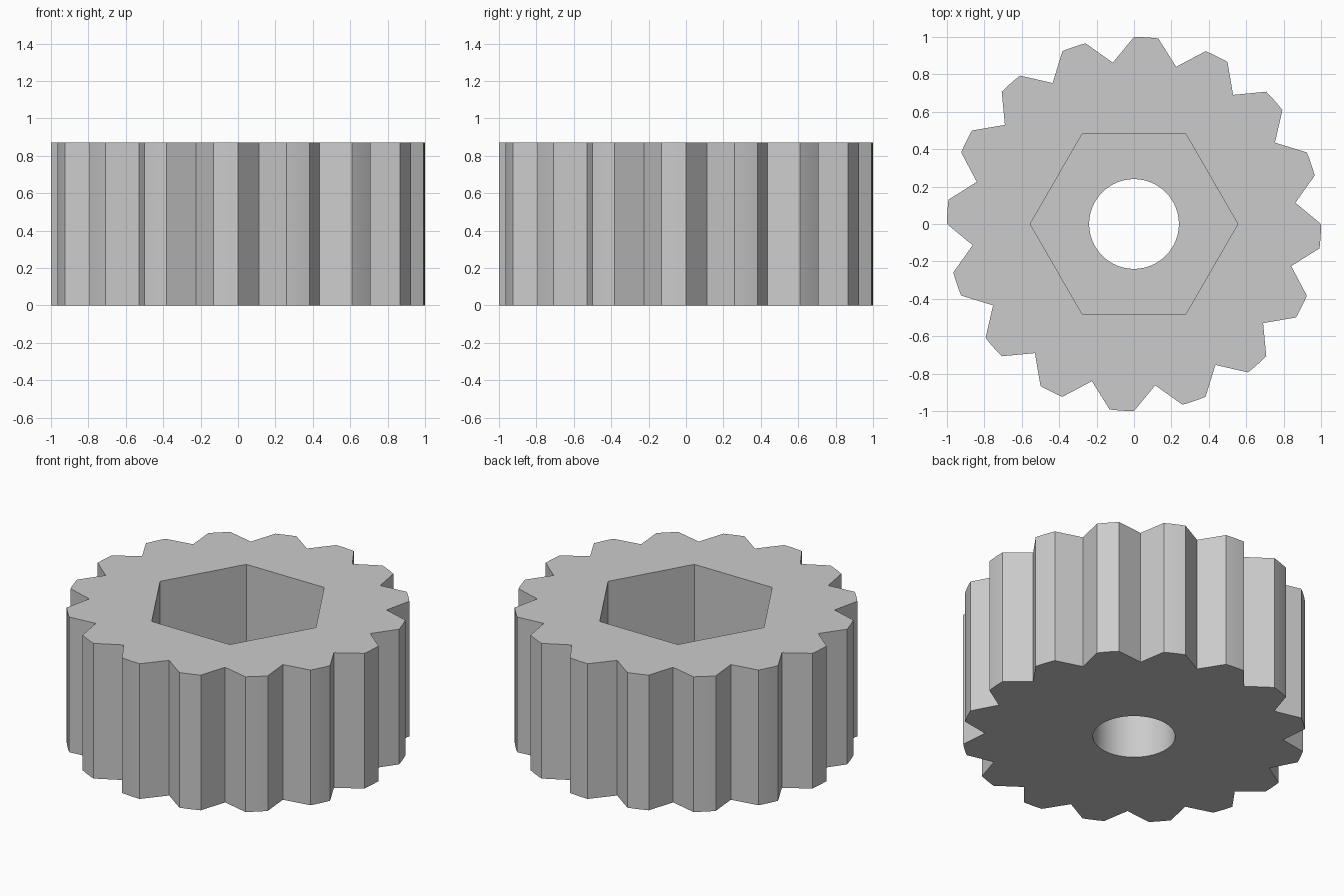
import bpy, bmesh, math

if "Cube" in bpy.data.objects:
    bpy.data.objects.remove(bpy.data.objects["Cube"], do_unlink=True)

HEIGHT = 0.87
FLOOR = 0.32          # floor of the hexagonal socket
TEETH = 16
TIP, ROOT = 1.0, 0.87
HEX_RADIUS, BORE_RADIUS = 0.555, 0.24
ARC_STEPS = 6


def polar(radius, angle):
    return (radius * math.cos(angle), radius * math.sin(angle))


def polygon(radius, sides):
    return [polar(radius, math.tau * i / sides) for i in range(sides)]


def gear_outline():
    """Each pitch: a curved tip over one third, then a pointed valley."""
    pitch = math.tau / TEETH
    points = []
    for t in range(TEETH):
        start = t * pitch - pitch / 3
        for s in range(ARC_STEPS + 1):
            points.append(polar(TIP, start + pitch / 3 * s / ARC_STEPS))
        points.append(polar(ROOT, start + pitch * 2 / 3))
    return points


def wall(bm, outline, low, high):
    """Vertical wall along an outline; returns its bottom and top edges."""
    rings = [[bm.verts.new((x, y, z)) for x, y in outline] for z in (low, high)]
    n = len(outline)
    for i in range(n):
        j = (i + 1) % n
        bm.faces.new((rings[0][i], rings[0][j], rings[1][j], rings[1][i]))
    return [[bm.edges.get((r[i], r[(i + 1) % n])) for i in range(n)] for r in rings]


def cap(bm, outer, inner, up):
    bmesh.ops.triangle_fill(bm, edges=outer + inner, use_beauty=True,
                            use_dissolve=False, normal=(0, 0, up))


bm = bmesh.new()
# toothed rim, hexagonal socket and round through hole
gear_low, gear_high = wall(bm, gear_outline(), 0, HEIGHT)
hex_low, hex_high = wall(bm, polygon(HEX_RADIUS, 6), FLOOR, HEIGHT)
bore_low, bore_high = wall(bm, polygon(BORE_RADIUS, 64), 0, FLOOR)
# top face, socket floor and underside
cap(bm, gear_high, hex_high, 1)
cap(bm, hex_low, bore_high, 1)
cap(bm, gear_low, bore_low, -1)
bmesh.ops.recalc_face_normals(bm, faces=bm.faces[:])

mesh = bpy.data.meshes.new("gear_knob")
bm.to_mesh(mesh)
bm.free()

grey = bpy.data.materials.new("plain grey")
grey.use_nodes = True
colour = (0.6, 0.6, 0.6, 1)
grey.diffuse_color = colour
grey.node_tree.nodes["Principled BSDF"].inputs["Base Color"].default_value = colour
mesh.materials.append(grey)

gear = bpy.data.objects.new("gear_knob", mesh)
bpy.context.collection.objects.link(gear)
bpy.context.view_layer.objects.active = gear
gear.select_set(True)
bpy.ops.object.shade_smooth_by_angle(angle=math.radians(30))
